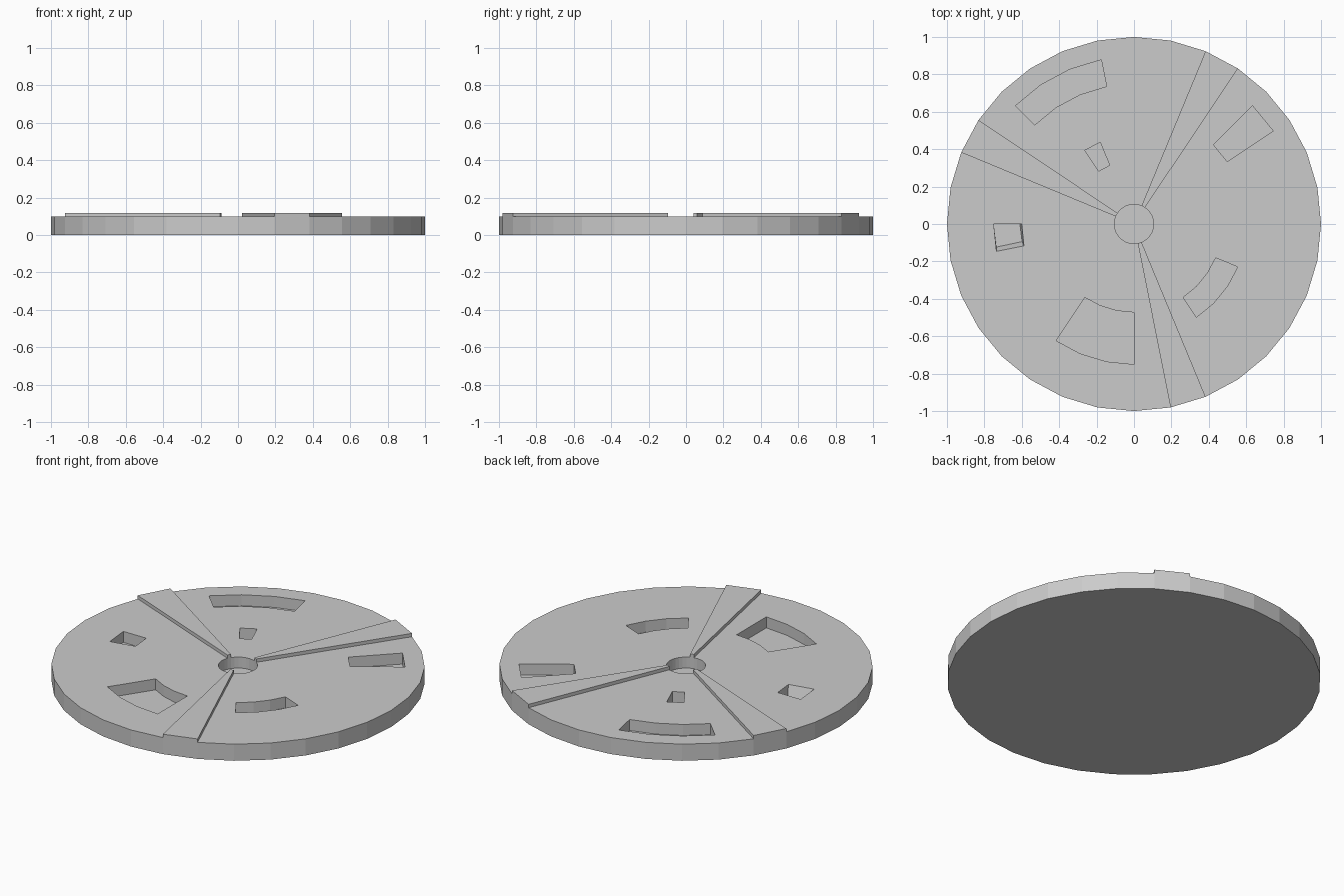
import bpy, bmesh, math
from mathutils import Vector

cube = bpy.data.objects.get("Cube")
if cube:
    bpy.data.objects.remove(cube, do_unlink=True)

SIDES = 32
STEP = 2 * math.pi / SIDES
TOP, RIDGE, DEPTH = 0.098, 0.02, 0.065
HUB = 0.105

grey = bpy.data.materials.new("plain_grey")
grey.use_nodes = True
colour = (0.6, 0.6, 0.6, 1)
grey.diffuse_color = colour
grey.node_tree.nodes["Principled BSDF"].inputs["Base Color"].default_value = colour

# Disc with a round centre recess, spun from its half section
bm = bmesh.new()
rings = [1, 0.895, 0.75, 0.6, 0.473, 0.34, HUB]
profile = [(0, 0), (1, 0)] + [(r, TOP) for r in rings]
profile += [(HUB, TOP - DEPTH), (0, TOP - DEPTH)]
verts = [bm.verts.new((r, 0, z)) for r, z in profile]
edges = [bm.edges.new(pair) for pair in zip(verts, verts[1:])]
bmesh.ops.spin(bm, geom=verts + edges, cent=(0, 0, 0), axis=(0, 0, 1),
               angle=2 * math.pi, steps=SIDES, use_duplicate=False)
bmesh.ops.remove_doubles(bm, verts=bm.verts, dist=0.0005)
bmesh.ops.recalc_face_normals(bm, faces=bm.faces)


def shift_sector(r0, r1, first, count, dz):
    """Raise or sink the top cells of a ring sector; return the moved vertices."""
    cells = []
    for f in bm.faces:
        c = f.calc_center_median()
        slot = int((math.atan2(c.y, c.x) % (2 * math.pi)) / STEP)
        if (abs(c.z - TOP) < 0.001 and abs(f.normal.z) > 0.9
                and r0 - 0.01 < c.xy.length < r1 and first <= slot < first + count):
            cells.append(f)
    new = bmesh.ops.extrude_face_region(bm, geom=cells)["geom"]
    moved = [g for g in new if isinstance(g, bmesh.types.BMVert)]
    bmesh.ops.translate(bm, verts=moved, vec=(0, 0, dz))
    left = [f for f in cells if f.is_valid]
    if left:
        bmesh.ops.delete(bm, geom=left, context="FACES")
    bm.normal_update()
    return moved


# Three raised dividing wedges
for slot in (5, 13, 25):
    shift_sector(HUB, 1, slot, 1, RIDGE)

# Sunken pockets: inner radius, outer radius, first slot, slots
for pocket in ((0.75, 0.895, 9, 3), (0.34, 0.473, 10, 1), (0.6, 0.895, 3, 1),
               (0.473, 0.6, 27, 3), (0.473, 0.75, 21, 3)):
    shift_sector(*pocket, -DEPTH)

# Small pocket with two sloping walls
for v in shift_sector(0.6, 0.75, 16, 1, -DEPTH):
    if v.co.y < -0.05:
        v.co.y += 0.023
    if v.co.xy.length < 0.65:
        v.co.x -= 0.01

# Merge flat neighbouring faces
bmesh.ops.recalc_face_normals(bm, faces=bm.faces)
bmesh.ops.dissolve_limit(bm, angle_limit=math.radians(0.5),
                         verts=bm.verts, edges=bm.edges)

mesh = bpy.data.meshes.new("segmented_disc")
bm.to_mesh(mesh)
bm.free()
mesh.materials.append(grey)
disc = bpy.data.objects.new("segmented_disc", mesh)
bpy.context.collection.objects.link(disc)
